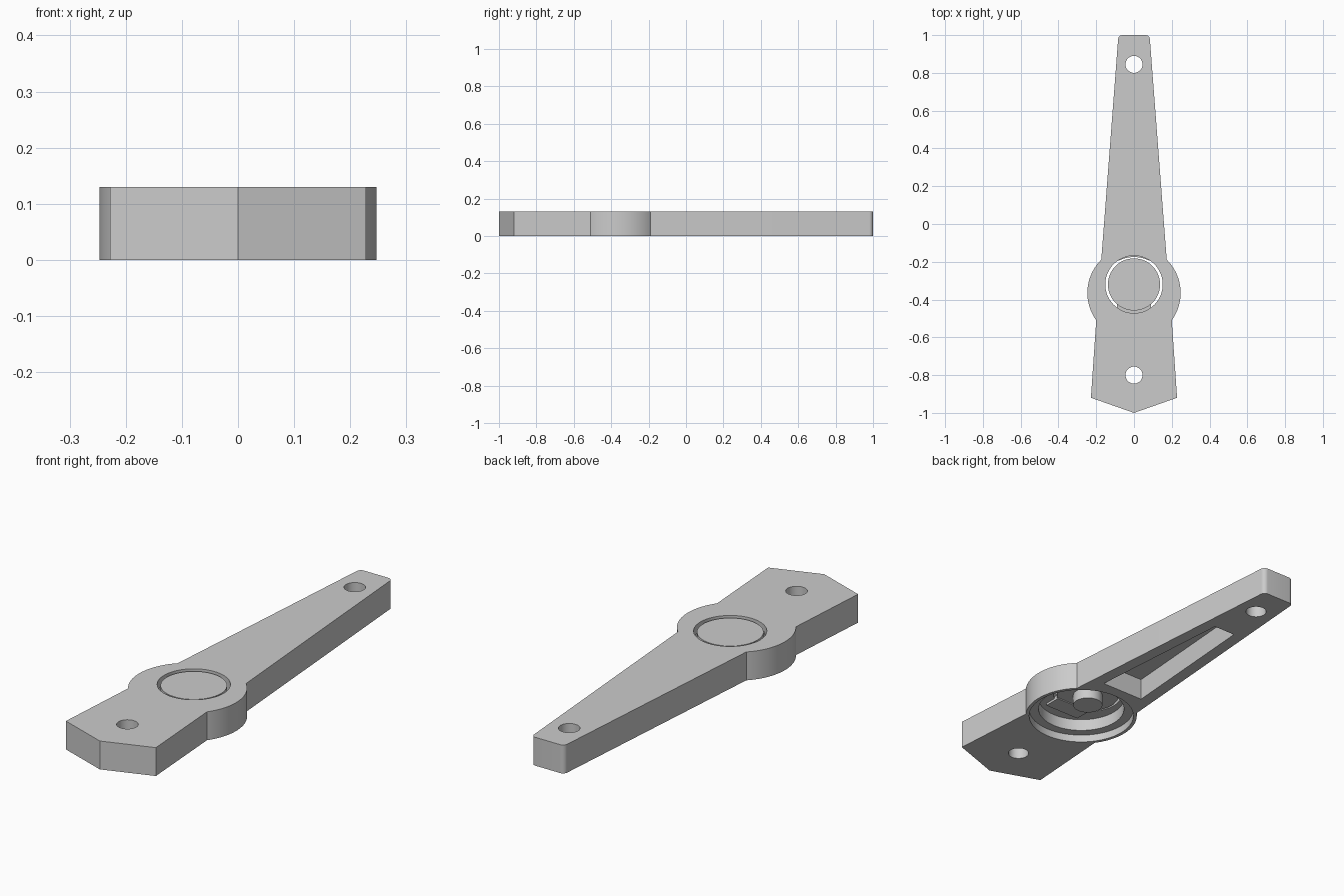
import bpy, bmesh, math

cube = bpy.data.objects.get("Cube")
if cube:
    bpy.data.objects.remove(cube, do_unlink=True)

grey = bpy.data.materials.new("plain grey")
grey.use_nodes = True
grey.diffuse_color = (0.6, 0.6, 0.6, 1)
grey.node_tree.nodes["Principled BSDF"].inputs["Base Color"].default_value = (0.6, 0.6, 0.6, 1)

HEIGHT = 0.13
HUB_Y, HUB_R = -0.365, 0.247     # bulge in the body
BUTTON_Y = -0.32                 # button and its round opening


def arc(cx, cy, r, start, end, steps):
    """Points along an arc, angles in radians."""
    return [(cx + r * math.cos(start + (end - start) * i / steps),
             cy + r * math.sin(start + (end - start) * i / steps)) for i in range(steps + 1)]


def circle(cy, r, steps=64):
    return arc(0, cy, r, 0, math.tau, steps)[:-1]


def prism(name, outline, z0, z1):
    """Extrude a flat outline between two heights."""
    bm = bmesh.new()
    face = bm.faces.new([bm.verts.new((x, y, z0)) for x, y in outline])
    top = bmesh.ops.extrude_face_region(bm, geom=[face])["geom"]
    bmesh.ops.translate(bm, vec=(0, 0, z1 - z0),
                        verts=[v for v in top if isinstance(v, bmesh.types.BMVert)])
    bmesh.ops.recalc_face_normals(bm, faces=bm.faces)
    mesh = bpy.data.meshes.new(name)
    bm.to_mesh(mesh)
    bm.free()
    mesh.materials.append(grey)
    obj = bpy.data.objects.new(name, mesh)
    bpy.context.collection.objects.link(obj)
    return obj


def activate(obj):
    bpy.ops.object.select_all(action="DESELECT")
    obj.select_set(True)
    bpy.context.view_layer.objects.active = obj


def combine(obj, tool, operation):
    """Apply a boolean and remove the tool."""
    mod = obj.modifiers.new(operation, "BOOLEAN")
    mod.operation, mod.object, mod.solver = operation, tool, "EXACT"
    activate(obj)
    bpy.ops.object.modifier_apply(modifier=mod.name)
    bpy.data.objects.remove(tool, do_unlink=True)


def smooth(obj):
    activate(obj)
    bpy.ops.object.shade_smooth_by_angle(angle=math.radians(30))


# Body outline: right half from front point to tip, then mirrored
low = math.atan2(-0.51 - HUB_Y, 0.2)
high = math.atan2(-0.19 - HUB_Y, 0.172)
half = [(0.228, -0.92)]
half += arc(0, HUB_Y, HUB_R, low, high, 28)
half += arc(0.062, 0.978, 0.022, 0.07, math.pi / 2, 8)
outline = [(0, -1)] + half + [(-x, y) for x, y in reversed(half)]
body = prism("body", outline, 0, HEIGHT)

# Screw holes, button opening and the stepped round pocket underneath
for y, r, z0, z1 in [(0.845, 0.045, -0.1, 0.3), (-0.8, 0.045, -0.1, 0.3),
                     (BUTTON_Y, 0.152, 0.05, 0.3),
                     (HUB_Y, 0.232, -0.1, 0.035), (HUB_Y, 0.19, -0.1, 0.09)]:
    combine(body, prism("cutter", circle(y, r), z0, z1), "DIFFERENCE")

# Tapered hollow under the long arm
slot = [(0.108, -0.08), (0.055, 0.626), (-0.055, 0.626), (-0.108, -0.08)]
combine(body, prism("cutter", slot, -0.1, 0.1), "DIFFERENCE")
smooth(body)

# Button with its stem and the hinge strip that holds it
button = prism("button", circle(BUTTON_Y, 0.138), 0.085, 0.125)
stem = prism("button_stem", circle(BUTTON_Y, 0.065), 0.035, 0.1)
combine(button, stem, "UNION")
smooth(button)
prism("button_hinge", [(-0.09, -0.5), (0.09, -0.5), (0.09, -0.42), (-0.09, -0.42)], 0.08, 0.1)
